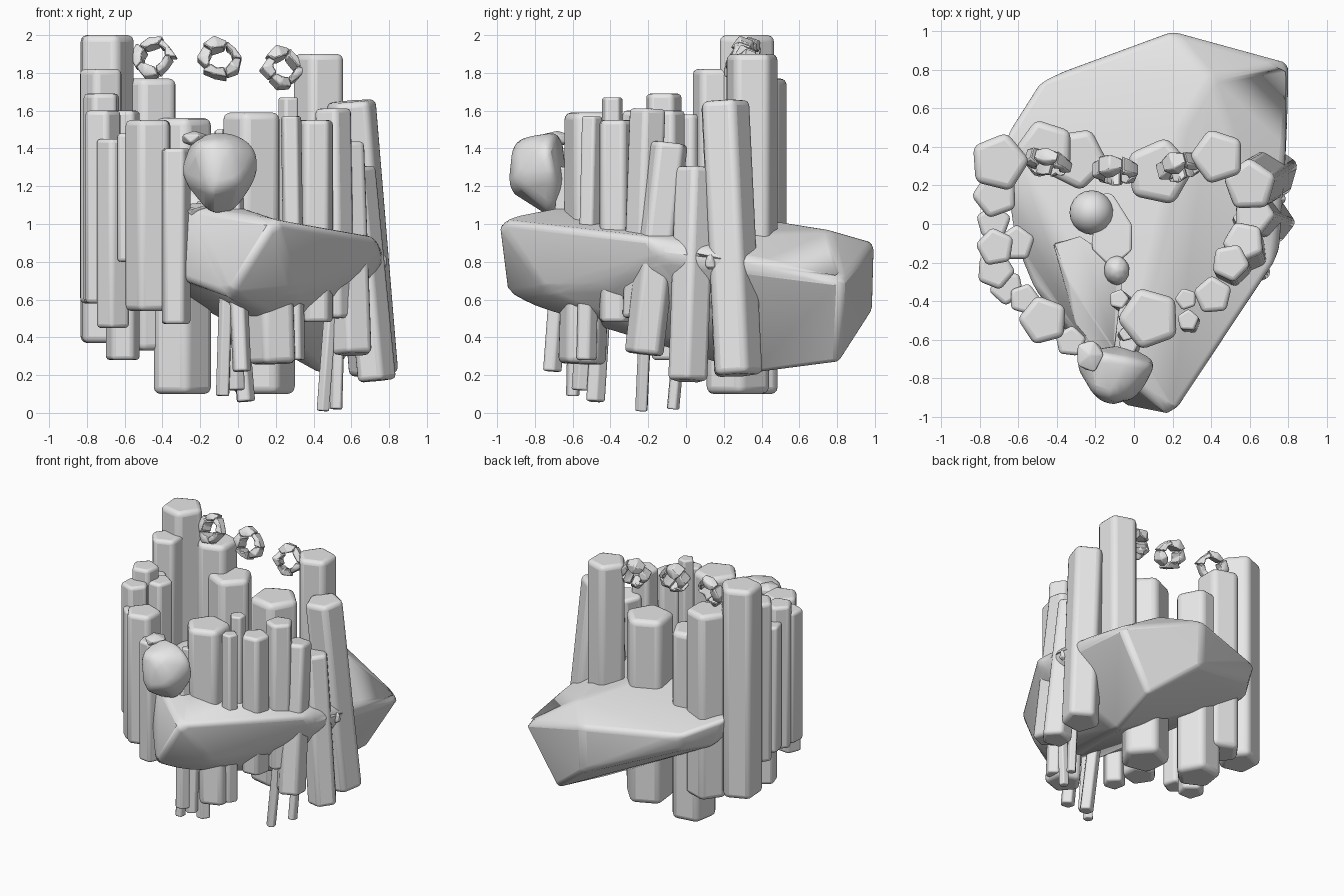
import bpy, bmesh, math, random
from mathutils import Vector, Matrix

random.seed(4)
if "Cube" in bpy.data.objects:
    bpy.data.objects.remove(bpy.data.objects["Cube"], do_unlink=True)

# One plain stone colour
stone = bpy.data.materials.new("light_grey_stone")
stone.use_nodes = True
stone.diffuse_color = (0.8, 0.8, 0.8, 1)
stone.node_tree.nodes["Principled BSDF"].inputs["Base Color"].default_value = (0.8, 0.8, 0.8, 1)


def finish(bm, name, bevel, segments=3, angle=20):
    """Turn a bmesh into a softly bevelled object."""
    bmesh.ops.recalc_face_normals(bm, faces=bm.faces)
    mesh = bpy.data.meshes.new(name)
    bm.to_mesh(mesh)
    bm.free()
    mesh.materials.append(stone)
    obj = bpy.data.objects.new(name, mesh)
    bpy.context.collection.objects.link(obj)
    mod = obj.modifiers.new("soft_edges", "BEVEL")
    mod.width = bevel
    mod.segments = segments
    mod.limit_method = "ANGLE"
    mod.angle_limit = math.radians(angle)
    bpy.ops.object.select_all(action="DESELECT")
    obj.select_set(True)
    bpy.context.view_layer.objects.active = obj
    bpy.ops.object.shade_smooth_by_angle(angle=math.radians(35))


def column(name, top, bottom, radius, turn):
    """Five-sided column running between two points."""
    top, bottom = Vector(top), Vector(bottom)
    axis = top - bottom
    bm = bmesh.new()
    bmesh.ops.create_cone(bm, cap_ends=True, segments=5, radius1=radius,
                          radius2=radius, depth=axis.length)
    tilt = Vector((0, 0, 1)).rotation_difference(axis).to_matrix().to_4x4()
    spin = Matrix.Rotation(math.radians(turn), 4, "Z")
    bm.transform(Matrix.Translation((top + bottom) / 2) @ tilt @ spin)
    finish(bm, name, radius * 0.22)


def hull(name, points, bevel, segments=4):
    """Convex rock around a few corner points."""
    bm = bmesh.new()
    for p in points:
        bm.verts.new(p)
    bmesh.ops.convex_hull(bm, input=bm.verts)
    loose = [v for v in bm.verts if not v.link_faces]
    bmesh.ops.delete(bm, geom=loose, context="VERTS")
    bmesh.ops.dissolve_limit(bm, angle_limit=math.radians(6),
                             verts=bm.verts, edges=bm.edges)
    finish(bm, name, bevel, segments, 12)


def lump(name, centre, size, detail, rough):
    """Irregular rounded rock."""
    bm = bmesh.new()
    bmesh.ops.create_icosphere(bm, subdivisions=detail, radius=1)
    for v in bm.verts:
        v.co *= random.uniform(1 - rough, 1 + rough / 3)
        v.co = Vector(a * b for a, b in zip(v.co, size))
    bm.transform(Matrix.Translation(centre))
    finish(bm, name, min(size) * 0.12, 3, 15)


# Upright columns: x, y, radius, bottom, top, turn
upright = [
    (-.7, .32, .16, .37, 2.0, 130), (-.46, .39, .16, .33, 1.77, 90),
    (-.3, .34, .17, .1, 1.56, 45), (.13, .27, .185, .1, 1.53, 60),
    (.435, .35, .15, .6, 1.9, 90), (-.72, .15, .125, .58, 1.82, 20),
    (-.73, .01, .095, .6, 1.58, 70), (-.72, -.12, .105, .58, 1.69, 10),
    (-.72, -.24, .105, .58, 1.6, 50), (-.61, -.1, .1, .28, 1.6, 0),
    (-.66, -.33, .095, .45, 1.45, 30), (-.57, -.39, .085, .8, 1.48, 55),
    (-.47, -.5, .135, .54, 1.55, 15), (-.33, -.61, .085, .47, 1.4, 65),
    (.27, -.39, .06, .6, 1.67, 90), (.41, -.37, .105, .48, 1.55, 5),
    (.08, -.49, .17, .75, 1.59, 20),
]
for i, (x, y, r, low, high, turn) in enumerate(upright):
    column(f"upright_column_{i + 1}", (x, y, high), (x, y, low), r, turn)

# Leaning columns: top point, bottom point, radius
leaning = [
    (.17, -.53, .9, .19, -.55, .26, .14), (.28, -.5, 1.57, .3, -.53, .28, .06),
    (.5, -.2, 1.61, .52, -.24, .5, .105), (.57, -.09, 1.43, .61, -.22, .31, .115),
    (.6, .2, 1.65, .72, .27, .2, .145), (.62, .05, 1.3, .73, .01, .17, .115),
    (.51, -.2, .8, .45, -.235, .01, .037), (.55, .03, 1.1, .52, -.07, .02, .037),
    (-.08, -.39, 1.5, .04, -.48, .06, .055), (-.04, -.46, 1.5, -.01, -.56, .12, .05),
    (-.04, -.57, 1.4, -.08, -.6, .09, .04), (-.03, -.63, 1.3, .02, -.71, .22, .055),
]
for i, (x1, y1, z1, x2, y2, z2, r) in enumerate(leaning):
    column(f"leaning_column_{i + 1}", (x1, y1, z1), (x2, y2, z2), r, 18 + 50 * i)

# Broad slab of rock that carries the columns
hull("rock_slab", [
    (.2, -1.0, 1.02), (-.05, -.95, .62), (-.26, -.62, 1.09), (.0, -.65, 1.09),
    (-.34, -.58, .72), (.12, -.75, .55), (.3, -.75, .65), (.73, -.2, .93),
    (.76, -.13, .82), (.5, -.42, .66), (-.67, .45, .98), (-.6, .5, .78),
    (-.64, -.05, 1.0), (-.53, -.32, 1.0), (-.5, -.3, .85), (-.48, .75, .91),
    (-.45, .72, .78), (.2, 1.0, .9), (.2, .99, .54), (.82, .83, .7),
    (.79, .42, .8), (.55, .81, .26), (.45, .35, .2), (.25, .5, 1.01), (.4, .76, .97),
], .07)

# Boulder on the front lip, with a small crest stone
hull("front_boulder", [
    (-.14, -.68, 1.49), (.0, -.7, 1.48), (.11, -.74, 1.4), (.11, -.7, 1.25),
    (-.02, -.7, 1.05), (-.15, -.73, 1.04), (-.32, -.71, 1.25), (-.25, -.65, 1.44),
    (-.22, -.88, 1.42), (-.08, -.92, 1.45), (.03, -.9, 1.22), (-.15, -.95, 1.18),
    (-.05, -.62, 1.2),
], .04)
lump("crest_stone", (-.23, -.68, 1.45), (.085, .1, .05), 1, .2)

# Worn ridge winding through the ring: a round end, a bent neck and a broad body
lump("ridge_end", (-.22, .06, 1.06), (.115, .115, .13), 3, 0)
hull("ridge_neck", [
    (-.16, .18, 1.08), (-.1, .16, 1.08), (.0, .0, 1.1), (.0, -.14, 1.12),
    (-.12, -.24, 1.12), (-.24, -.12, 1.12), (-.16, .1, 1.0), (-.1, -.1, .95),
], .03)
hull("ridge_body", [
    (-.42, -.1, 1.06), (-.28, -.06, 1.08), (-.08, -.2, 1.1), (-.06, -.32, 1.1),
    (-.34, -.3, 1.1), (-.31, -.5, 1.08), (-.1, -.66, 1.12), (-.26, -.66, 1.07),
    (-.25, -.2, .95), (-.2, -.6, .98),
], .04)
lump("ridge_knob", (-.09, -.24, 1.1), (.07, .08, .09), 2, .05)

# Tiny stone wedged between the right-hand columns
lump("wedged_stone", (.74, .13, .8), (.06, .04, .06), 1, .15)


def broken_ring(name, centre, turn):
    """Jagged ring made of five chipped shards."""
    bm = bmesh.new()
    for k in range(5):
        start = math.tau * k / 5
        rows = []
        for j in range(3):
            a = start + j * math.tau / 10.3
            inner, outer = random.uniform(.055, .072), random.uniform(.09, .13)
            wide = random.uniform(.035, .065)
            rows.append([bm.verts.new((r * math.cos(a), d, r * math.sin(a)))
                         for r, d in ((inner, -wide), (outer, -wide * .7),
                                      (outer, wide * .7), (inner, wide))])
        for one, two in zip(rows, rows[1:]):
            for c in range(4):
                n = (c + 1) % 4
                bm.faces.new((one[c], one[n], two[n], two[c]))
        bm.faces.new(rows[0])
        bm.faces.new(rows[-1][::-1])
    bm.transform(Matrix.Translation(centre) @ Matrix.Rotation(math.radians(turn), 4, "Z")
                 @ Matrix.Rotation(math.radians(-20), 4, "X"))
    finish(bm, name, .006, 1)


# Three broken rings floating above the back columns
for i, (x, y, z) in enumerate([(-.44, .32, 1.88), (-.09, .28, 1.87), (.24, .3, 1.82)]):
    broken_ring(f"broken_ring_{i + 1}", (x, y, z), -15 + 15 * i)
